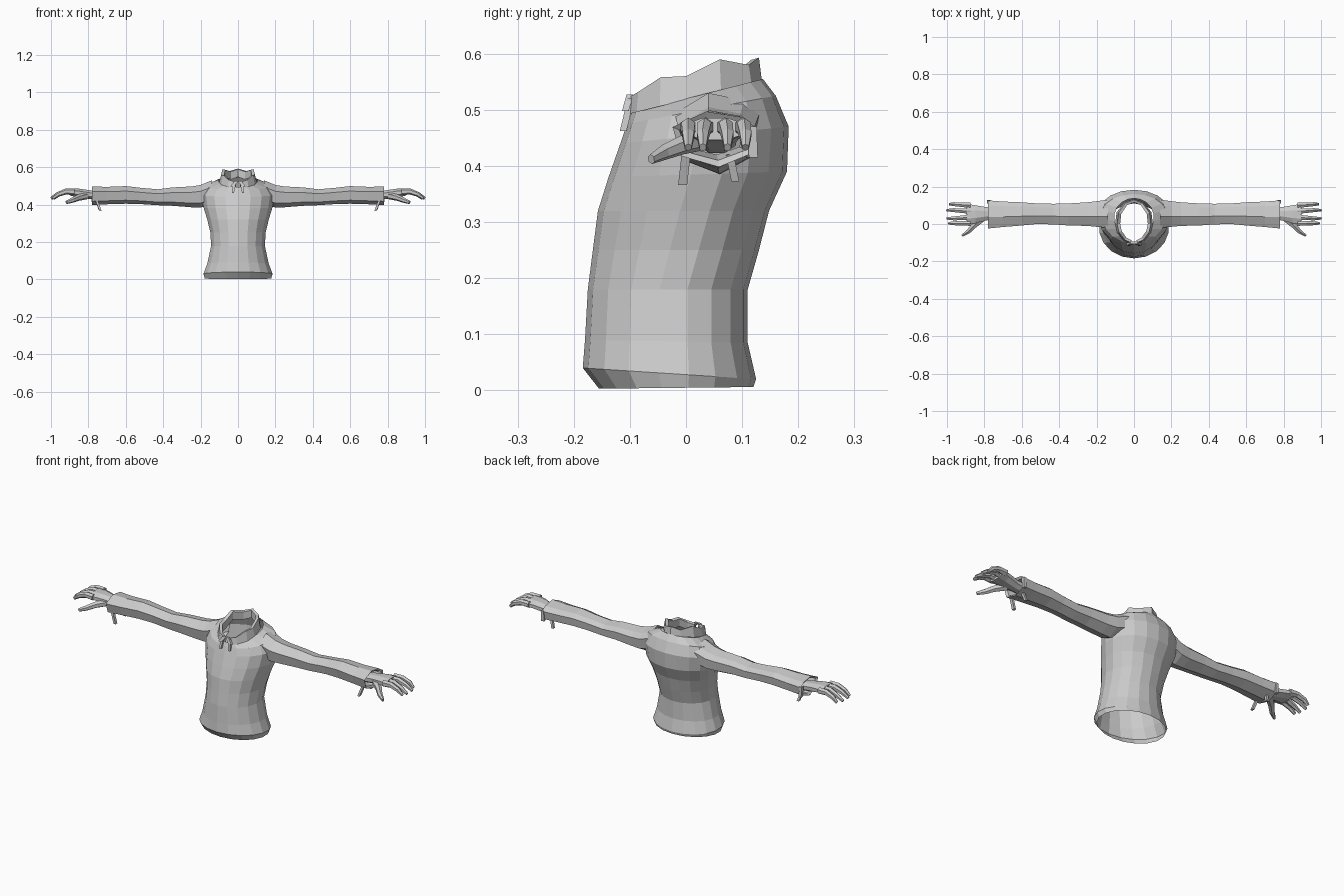
import bpy, bmesh, math
from mathutils import Vector

if "Cube" in bpy.data.objects:
    bpy.data.objects.remove(bpy.data.objects["Cube"])

mat = bpy.data.materials.new("light_grey")
mat.diffuse_color = (0.6, 0.6, 0.6, 1)
mat.use_nodes = True
mat.node_tree.nodes["Principled BSDF"].inputs["Base Color"].default_value = mat.diffuse_color


def make(name, rings, cap=False, mirror=False, closed=True):
    """Skin a list of equally long point rings, optionally mirrored across x."""
    bm = bmesh.new()
    vs = [[bm.verts.new(p) for p in r] for r in rings]
    n = len(vs[0])
    for a, b in zip(vs, vs[1:]):
        for i in range(n if closed else n - 1):
            j = (i + 1) % n
            bm.faces.new((a[i], a[j], b[j], b[i]))
    if cap:
        bm.faces.new(vs[0][::-1])
        bm.faces.new(vs[-1])
    bmesh.ops.recalc_face_normals(bm, faces=bm.faces)
    me = bpy.data.meshes.new(name)
    bm.to_mesh(me)
    bm.free()
    me.materials.append(mat)
    ob = bpy.data.objects.new(name, me)
    bpy.context.collection.objects.link(ob)
    if mirror:
        m = ob.modifiers.new("mirror", 'MIRROR')
        m.use_mirror_merge = False
    return ob


def tube(name, pts, sides=6):
    """Tapered limb through (x, y, z, half width, half height) points."""
    rings = []
    for i, p in enumerate(pts):
        a, b = pts[max(i - 1, 0)], pts[min(i + 1, len(pts) - 1)]
        d = (Vector(b[:3]) - Vector(a[:3])).normalized()
        side = Vector((0, 0, 1)).cross(d).normalized()
        up = d.cross(side)
        rings.append([Vector(p[:3]) + side * p[3] * math.cos(t) + up * p[4] * math.sin(t)
                      for t in [2 * math.pi * (k + .5) / sides for k in range(sides)]])
    return make(name, rings, cap=True, mirror=True)


# Torso: front z, back z, half width, front y, widest y, back y
torso = [(.003, .006, .18, -.155, -.02, .12), (.04, .02, .187, -.184, -.02, .125),
         (.09, .085, .166, -.18, -.02, .11), (.18, .18, .146, -.175, -.02, .11),
         (.25, .25, .15, -.166, 0, .13), (.32, .32, .167, -.157, .02, .148),
         (.38, .39, .187, -.138, .04, .18), (.44, .47, .197, -.117, .05, .183),
         (.475, .525, .175, -.105, .055, .16), (.495, .555, .105, -.097, .04, .137)]
rings = []
N = 18
for zf, zb, hw, yf, yc, yb in torso:
    ring = []
    for k in range(N):
        t = 2 * math.pi * (k + .5) / N
        s = math.sin(t) / math.sin(math.pi / 2)
        y = yc + s * ((yb - yc) if s > 0 else (yc - yf))
        f = (y - yf) / (yb - yf)
        ring.append((hw * math.cos(t), y, zf + (zb - zf) * f))
    rings.append(ring)
make("torso", rings)

# Standing collar, open at the throat
edge = [(.012, -.102, .522), (.05, -.085, .532), (.08, -.045, .558), (.09, 0, .56),
        (.083, .06, .59), (.045, .112, .58), (0, .13, .593)]
edge += [(-x, y, z) for x, y, z in edge[-2::-1]]
base = [(x * 1.12, y * 1.04, .492 + (y + .1) * .26) for x, y, z in edge]
inner = [(x * .82, .015 + (y - .015) * .88, z - .004) for x, y, z in edge]
low = [(x * .82, .015 + (y - .015) * .88, z - .045) for x, y, z in edge]
make("collar", [base, edge, inner, low], closed=False)

# Sleeves: x, front y, back y, bottom z, top z
sleeve = [(.14, -.02, .13, .40, .53), (.2, -.015, .122, .385, .505), (.25, -.01, .116, .386, .497),
          (.35, -.008, .11, .394, .492), (.43, -.002, .108, .397, .482), (.52, .0, .11, .403, .49),
          (.6, -.008, .116, .405, .499), (.7, -.016, .12, .402, .495), (.78, -.024, .126, .398, .497),
          (.772, -.012, .114, .41, .485), (.72, .0, .1, .42, .475)]
shape = [(0, .72), (.4, 1), (.82, .9), (1, .7), (.95, .25), (.55, 0), (.1, .2)]
make("sleeve", [[(x, a + (b - a) * u, c + (d - c) * v) for u, v in shape]
                for x, a, b, c, d in sleeve], mirror=True)

# Hands: palm, four curled fingers and a thumb
tube("palm", [(.72, .055, .445, .036, .024), (.79, .055, .453, .038, .025),
              (.85, .052, .463, .052, .024), (.895, .052, .466, .06, .021)], 8)
for i, (y0, y1, tip) in enumerate([(.004, .004, .99), (.036, .03, 1.0),
                                   (.068, .074, 1.0), (.1, .106, .985)]):
    tube("finger_%d" % (i + 1),
         [(.875, y0, .468, .016, .018), (.92, (y0 + y1) / 2, .47, .014, .016),
          (.962, y1, .455, .012, .013), (tip, y1, .433, .007, .008)])
tube("thumb", [(.81, .03, .447, .02, .019), (.855, -.008, .437, .017, .017),
               (.885, -.04, .424, .013, .014), (.918, -.062, .412, .007, .009)])


# Flat laces at the throat and under the cuffs
def strap(name, top, bottom, w, d):
    def ring(p):
        return [(p[0] + a * w, p[1] + b * d, p[2]) for a, b in ((-1, -1), (1, -1), (1, 1), (-1, 1))]
    make(name, [ring(top), ring(bottom)], cap=True, mirror=True)


strap("neck_lace", (.02, -.098, .52), (.027, -.112, .462), .006, .006)
strap("neck_knot", (.008, -.1, .527), (.03, -.108, .498), .01, .006)
strap("front_cuff_lace", (.755, .0, .42), (.735, -.006, .366), .006, .008)
strap("back_cuff_lace", (.755, .078, .42), (.74, .088, .372), .006, .007)
strap("cuff_knot", (.778, .118, .47), (.776, .12, .415), .008, .008)
